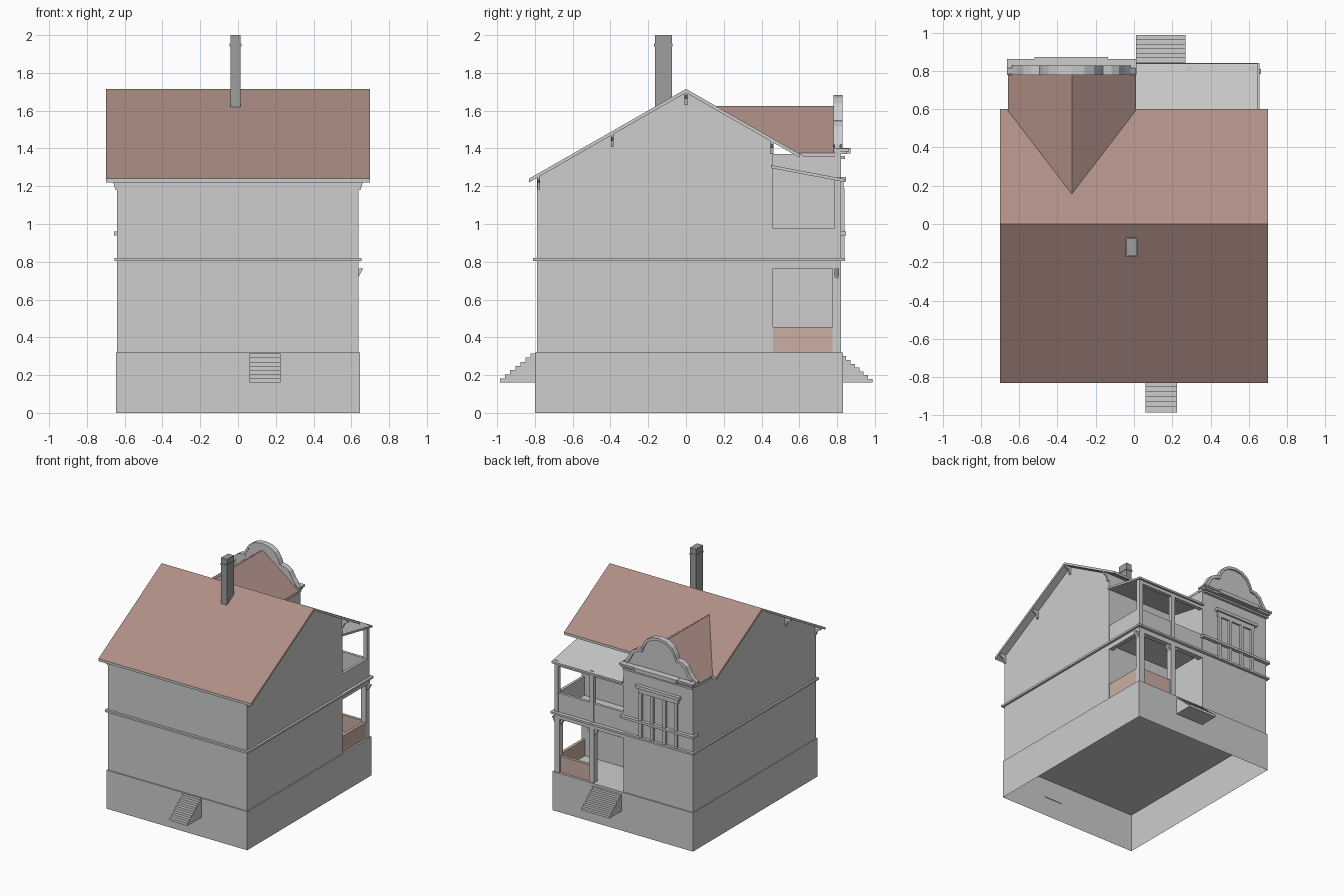
import bpy
import bmesh

cube = bpy.data.objects.get("Cube")
if cube:
    bpy.data.objects.remove(cube, do_unlink=True)


def material(name, color):
    m = bpy.data.materials.new(name)
    m.use_nodes = True
    m.diffuse_color = (*color, 1)
    m.node_tree.nodes["Principled BSDF"].inputs["Base Color"].default_value = (*color, 1)
    return m


WALL = material("pale_grey", (0.61, 0.61, 0.61))
ROOF = material("roof_brown", (0.43, 0.275, 0.24))
RAIL = material("rail_salmon", (0.59, 0.43, 0.37))
CHIMNEY = material("chimney_grey", (0.34, 0.34, 0.34))


def finish(name, bm, mats, rule=None):
    bmesh.ops.recalc_face_normals(bm, faces=bm.faces)
    bm.normal_update()
    if rule:
        for f in bm.faces:
            f.material_index = rule(f)
    me = bpy.data.meshes.new(name)
    bm.to_mesh(me)
    bm.free()
    for m in mats:
        me.materials.append(m)
    ob = bpy.data.objects.new(name, me)
    bpy.context.scene.collection.objects.link(ob)
    return ob


def prism_mesh(pts, axis, a, b):
    """Extrude a profile, (y, z) along x or (x, z) along y."""
    bm = bmesh.new()
    place = (lambda p, t: (t, *p)) if axis == "x" else (lambda p, t: (p[0], t, p[1]))
    ends = [[bm.verts.new(place(p, t)) for p in pts] for t in (a, b)]
    for ring in ends:
        bm.faces.new(ring)
    n = len(pts)
    for i in range(n):
        j = (i + 1) % n
        bm.faces.new((ends[0][i], ends[0][j], ends[1][j], ends[1][i]))
    return bm, ends


def prism(name, pts, axis, a, b, mat=WALL):
    return finish(name, prism_mesh(pts, axis, a, b)[0], [mat])


def box(name, x, y, z, mat=WALL):
    pts = [(y[0], z[0]), (y[1], z[0]), (y[1], z[1]), (y[0], z[1])]
    return prism(name, pts, "x", *x, mat)


def facing_up(f):
    return 1 if f.normal.z > 0.1 else 0


RIDGE, SLOPE = 1.715, 0.572


def roof_z(y):
    return RIDGE - SLOPE * abs(y)


# Plinth, hollow underneath
bm, _ = prism_mesh([(-0.8, 0), (0.83, 0), (0.83, 0.32), (-0.8, 0.32)], "x", -0.645, 0.645)
bm.normal_update()
bottom = [f for f in bm.faces if max(v.co.z for v in f.verts) < 0.01]
bmesh.ops.delete(bm, geom=bottom, context="FACES")
finish("plinth", bm, [WALL])

# Main walls, rear bay and the floor band that also carries the balcony
body = [(-0.79, 0.32), (0.46, 0.32), (0.46, roof_z(0.46) - 0.01),
        (0, RIDGE - 0.01), (-0.79, roof_z(0.79) - 0.01)]
prism("main_walls", body, "x", -0.64, 0.637)
box("bay_walls", (-0.64, 0), (0.4, 0.82), (0.32, 1.37))
box("floor_band", (-0.655, 0.655), (-0.81, 0.843), (0.804, 0.82))

# Main roof
top = [(-0.83, roof_z(0.83)), (0, RIDGE), (0.6, roof_z(0.6))]
under = [(y, z - 0.02) for y, z in reversed(top)]
bm, _ = prism_mesh(top + under, "x", -0.7, 0.7)
finish("main_roof", bm, [WALL, ROOF], facing_up)

# Bay roof, its inner end trimmed to the main slope
top = [(-0.66, 1.375), (-0.325, 1.625), (0.01, 1.375)]
under = [(x, z - 0.02) for x, z in reversed(top)]
bm, ends = prism_mesh(top + under, "y", 0.1, 0.785)
for v in ends[0]:
    v.co.y = (RIDGE - v.co.z) / SLOPE
finish("bay_roof", bm, [WALL, ROOF], facing_up)

# Brackets under the gable overhangs
for side in (-1, 1):
    for y in (-0.78, -0.39, 0, 0.455):
        z = roof_z(y) - 0.015
        pts = [(0.63, z), (0.695, z), (0.69, z - 0.02), (0.66, z - 0.035), (0.65, z - 0.07), (0.63, z - 0.07)]
        prism("gable_bracket", [(side * px, pz) for px, pz in pts], "y", y - 0.007, y + 0.007)

# Curved parapet over the bay
half = [(0.335, 1.40), (0.31, 1.42), (0.28, 1.46), (0.25, 1.515), (0.21, 1.54), (0.165, 1.548),
        (0.15, 1.59), (0.12, 1.637), (0.07, 1.67), (0, 1.682)]
curve = half + [(-x, z) for x, z in reversed(half[:-1])]
outline = [(x - 0.328, z) for x, z in curve]
prism("parapet", outline + [(-0.66, 1.36), (0.005, 1.36)], "y", 0.785, 0.815)
coping = outline[1:-1] + [(x * 0.94 - 0.02, z - 0.022) for x, z in reversed(outline[1:-1])]
prism("parapet_coping", coping, "y", 0.78, 0.828)

# Bay cornice, in stepped courses
for z, out in ((1.345, 0.842), (1.37, 0.852), (1.385, 0.862)):
    box("bay_cornice", (-0.64 - (out - 0.838), out - 0.85), (0.78, out), (z, z + 0.015))
box("cornice_centre", (-0.52, -0.135), (0.8, 0.872), (1.372, 1.402))

# Triple window surround
box("window_lintel", (-0.53, -0.125), (0.81, 0.848), (1.225, 1.25))
box("window_head", (-0.51, -0.145), (0.81, 0.834), (1.185, 1.225))
box("window_sill", (-0.657, 0.012), (0.775, 0.848), (0.94, 0.96))
for x in (-0.49, -0.385, -0.27, -0.165):
    box("window_mullion", (x - 0.013, x + 0.013), (0.81, 0.838), (0.82, 1.19))

# Lower veranda: columns, header and salmon rails
for x in (0.585, 0.27):
    box("veranda_column", (x, x + 0.047), (0.775, 0.82), (0.32, 0.805))
    for s in (-1, 1):
        c = x + 0.0235
        pts = [(c, 0.765), (c + s * 0.055, 0.765), (c + s * 0.023, 0.71), (c, 0.71)]
        prism("column_bracket", pts, "y", 0.785, 0.81)
box("veranda_header", (0, 0.635), (0.775, 0.82), (0.765, 0.806))
box("veranda_side_header", (0.6, 0.635), (0.46, 0.8), (0.765, 0.806))
box("veranda_side_rail", (0.605, 0.63), (0.46, 0.775), (0.32, 0.455), RAIL)
box("veranda_back_rail", (0.317, 0.585), (0.785, 0.81), (0.32, 0.455), RAIL)

# Balcony: solid rails, slim posts and a shallow roof
box("balcony_side_rail", (0.61, 0.632), (0.46, 0.79), (0.82, 0.975))
box("balcony_back_rail", (0, 0.62), (0.79, 0.812), (0.82, 0.975))
for x in (0.6, 0.275):
    box("balcony_post", (x, x + 0.034), (0.785, 0.82), (0.82, 1.245))
box("balcony_beam", (0, 0.634), (0.787, 0.818), (1.2, 1.235))
prism("balcony_roof", [(0.45, 1.312), (0.84, 1.238), (0.84, 1.222), (0.45, 1.296)], "x", 0, 0.645)


# Stairs
def stairs(name, x, wall, out, top_z, steps=7):
    base, run, rise = 0.16, (out - wall) / steps, (top_z - 0.16) / steps
    pts = [(wall, base), (out, base)]
    for i in range(steps):
        z = base + (i + 1) * rise
        pts += [(out - i * run, z), (out - (i + 1) * run, z)]
    prism(name, pts, "x", *x)


stairs("front_stairs", (0.06, 0.225), -0.795, -0.985, 0.315)
stairs("back_stairs", (0.01, 0.27), 0.825, 0.987, 0.3)

# Chimney
box("chimney", (-0.04, 0.014), (-0.165, -0.075), (1.62, 2.0), CHIMNEY)
box("chimney_band", (-0.044, 0.018), (-0.169, -0.071), (1.94, 1.955), CHIMNEY)
